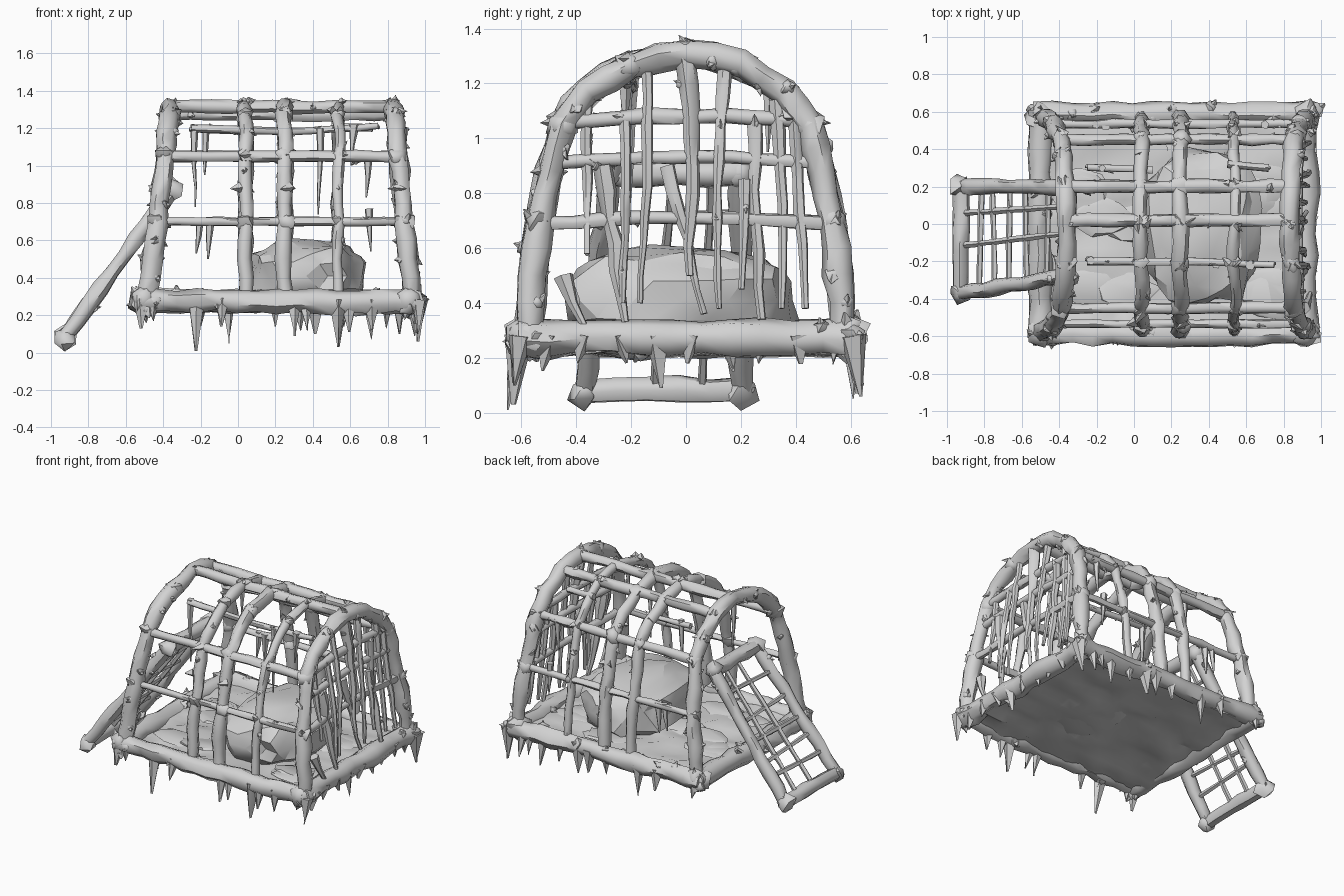
import bpy, bmesh, math, random
from mathutils import Vector, Matrix, noise

random.seed(7)
R = random.uniform
if "Cube" in bpy.data.objects:
    bpy.data.objects.remove(bpy.data.objects["Cube"])

mat = bpy.data.materials.new("pale grey")
mat.use_nodes = True
GREY = (0.65, 0.65, 0.65, 1)
mat.diffuse_color = GREY
mat.node_tree.nodes["Principled BSDF"].inputs["Base Color"].default_value = GREY


def finish(name, bm, angle=54):
    bmesh.ops.recalc_face_normals(bm, faces=bm.faces)
    me = bpy.data.meshes.new(name)
    bm.to_mesh(me)
    bm.free()
    me.materials.append(mat)
    ob = bpy.data.objects.new(name, me)
    bpy.context.collection.objects.link(ob)
    bpy.ops.object.select_all(action='DESELECT')
    ob.select_set(True)
    bpy.context.view_layer.objects.active = ob
    bpy.ops.object.shade_smooth_by_angle(angle=math.radians(angle))


def spike(bm, base, tip, r, sides=4):
    """Irregular pointed shard from base to tip."""
    base, tip = Vector(base), Vector(tip)
    d = tip - base
    rot = d.to_track_quat('Z', 'Y').to_matrix().to_4x4()
    cone = bmesh.ops.create_cone(bm, cap_ends=True, segments=sides, radius1=r, radius2=r * 0.06,
                                 depth=d.length, matrix=Matrix.Translation((base + tip) / 2) @ rot)
    for v in cone["verts"][:sides * 2]:
        v.co += Vector((R(-1, 1), R(-1, 1), 0)) * r * 0.15


def knot(bm, p, r):
    """Faceted lump covering a joint."""
    lump = bmesh.ops.create_icosphere(bm, subdivisions=1, radius=r, matrix=Matrix.Translation(p))
    for v in lump["verts"]:
        v.co += (v.co - Vector(p)) * R(-0.25, 0.3)


def stick(bm, pts, r, end=1.0, sides=7, wob=0.14, thorns=0.0, step=0.11):
    """Gnarled branch along pts; end scales the radius at the last point."""
    pts = [Vector(p) for p in pts]
    path = [pts[0]]
    for a, b in zip(pts, pts[1:]):
        n = max(1, round((b - a).length / step))
        path += [a.lerp(b, i / n) for i in range(1, n + 1)]
    rings, last = [], len(path) - 1
    ref = None
    for i, p in enumerate(path):
        t = (path[min(i + 1, last)] - path[max(i - 1, 0)]).normalized()
        if ref is None:
            ref = t.orthogonal()
        u = (ref - t * ref.dot(t)).normalized()
        ref, v = u, t.cross(u)
        rad = r * (1 + (end - 1) * i / last) * R(1 - wob, 1 + wob)
        c = p + (u * R(-1, 1) + v * R(-1, 1)) * r * wob
        ring = []
        for k in range(sides):
            a = math.tau * k / sides
            ring.append(bm.verts.new(c + (u * math.cos(a) + v * math.sin(a)) * rad * R(0.92, 1.08)))
        rings.append(ring)
        if R(0, 1) < thorns:
            a = R(0, math.tau)
            out = u * math.cos(a) + v * math.sin(a)
            knot(bm, c + out * rad * 0.55, rad * 0.6)
            spike(bm, c + out * rad * 0.6, c + out * rad * 1.35 + t * R(-0.04, 0.04), rad * 0.5)
    for a, b in zip(rings, rings[1:]):
        for k in range(sides):
            bm.faces.new((a[k], a[(k + 1) % sides], b[(k + 1) % sides], b[k]))
    bm.faces.new(rings[0])
    bm.faces.new(rings[-1])


# Half profile of the arched cage, and its sloping ends
HALF = [(0.575, 0.3), (0.56, 0.5), (0.535, 0.7), (0.495, 0.88), (0.45, 1.05),
        (0.36, 1.17), (0.2, 1.27), (0, 1.315)]
ARCH = [(-y, z) for y, z in HALF] + HALF[-2::-1]


def open_x(z):
    return -0.485 + 0.125 * (z - 0.3)


def barred_x(z):
    return 0.925 - 0.09 * (z - 0.3)


# Base frame
bm = bmesh.new()
for s in (-1, 1):
    stick(bm, [(-0.54, s * 0.59, 0.275), (0.95, s * 0.59, 0.275)], 0.064, thorns=0.5)
for x in (-0.5, 0.915):
    stick(bm, [(x, -0.61, 0.27), (x, 0.61, 0.27)], 0.068, thorns=0.4)
    for s in (-1, 1):
        knot(bm, (x, s * 0.585, 0.28), 0.08)
finish("base_frame", bm)

# End arches
for name, fx in (("open_end_arch", open_x), ("barred_end_arch", barred_x)):
    bm = bmesh.new()
    stick(bm, [(fx(z), y, z) for y, z in ARCH], 0.051, thorns=0.7, step=0.1)
    for y, z in ARCH[2:-2:2]:
        knot(bm, (fx(z), y, z), 0.056)
    finish(name, bm)

# Ribs between the end arches
bm = bmesh.new()
for x, r in ((0.04, 0.038), (0.25, 0.043), (0.535, 0.03)):
    stick(bm, [(x + R(-0.01, 0.01), y, z) for y, z in ARCH], r, thorns=0.4, step=0.1)
    for y, z in ARCH[2:-2:2]:
        knot(bm, (x, y, z), r * 1.25)
finish("ribs", bm)

# Long rails tying the arches together
bm = bmesh.new()
for y, z, r in ((-0.535, 0.7, 0.024), (0.535, 0.7, 0.024), (-0.45, 1.05, 0.031), (0.45, 1.05, 0.031),
                (0.2, 1.275, 0.036), (0.02, 1.315, 0.036)):
    stick(bm, [(open_x(z), y, z), (barred_x(z), y, z)], r, thorns=0.2)
stick(bm, [(-0.25, -0.2, 1.2), (0.3, -0.2, 1.18), (0.75, -0.22, 1.21)], 0.02, thorns=0.6)
stick(bm, [(-0.25, 0.3, 1.2), (0.1, 0.29, 1.18)], 0.02, thorns=0.5)
stick(bm, [(0.5, 0.32, 1.21), (0.72, 0.3, 1.2)], 0.02, thorns=0.5)
finish("long_rails", bm)

# Splinters along the roof
bm = bmesh.new()
for i in range(50):
    y, z = random.choice(HALF[3:])
    y *= random.choice((-1, 1))
    x = random.choice((open_x(z), 0.04, 0.25, 0.535, barred_x(z)))
    n = Vector((0, y * 1.3, max(0.1, z - 0.8))).normalized()
    p = Vector((x + R(-0.03, 0.03), y, z)) + n * 0.025
    spike(bm, p, p + n * R(0.01, 0.02) + Vector((R(-0.06, 0.06), R(-0.05, 0.05), -0.01)), R(0.02, 0.03))
finish("roof_splinters", bm, 20)

# Bars and cross rails of the closed end: y at top, y at bottom, top, bottom, radius
bm = bmesh.new()
BARS = [(-0.36, -0.36, 1.12, 0.58, 0.024), (-0.31, -0.23, 0.9, 0.33, 0.036), (-0.22, -0.23, 1.08, 0.4, 0.026),
        (-0.14, -0.17, 1.25, 0.4, 0.025), (0, 0.01, 1.3, 0.5, 0.037), (0.14, 0.12, 1.26, 0.38, 0.025),
        (0.25, 0.27, 1.05, 0.34, 0.031), (0.22, 0.2, 0.85, 0.45, 0.026), (0.33, 0.35, 1.14, 0.38, 0.026),
        (0.4, 0.44, 1.08, 0.38, 0.027), (-0.07, 0.06, 0.9, 0.36, 0.026), (-0.44, -0.36, 0.5, 0.3, 0.03)]
for ya, yb, top, low, r in BARS:
    mid = (top + low) / 2
    stick(bm, [(barred_x(top), ya, top), (barred_x(mid) + R(-0.01, 0.03), (ya + yb) / 2 + R(-0.02, 0.02), mid),
               (barred_x(low) + R(0, 0.02), yb, low)], r, 0.45, sides=6, wob=0.2, thorns=0.3)
for z, w, r in ((1.06, 0.43, 0.029), (0.91, 0.48, 0.024), (0.69, 0.53, 0.027)):
    stick(bm, [(barred_x(z), -w, z), (barred_x(z) - 0.01, -w / 3, z + 0.02),
               (barred_x(z) - 0.01, w / 3, z + 0.02), (barred_x(z), w, z)], r, thorns=0.3)
finish("end_bars", bm)

# Loose twigs hanging from the rails
bm = bmesh.new()
for x, y, top, low in ((-0.23, -0.2, 1.2, 0.78), (-0.2, 0.53, 0.7, 0.53), (-0.15, 0.53, 0.7, 0.5),
                       (-0.17, 0.3, 1.2, 0.95), (0.44, -0.22, 1.18, 0.74), (0.7, 0.53, 0.75, 0.54),
                       (0.7, 0.45, 1.04, 0.83), (0.62, -0.22, 1.2, 1.0)):
    stick(bm, [(x, y, top + 0.02), (x + R(-0.02, 0.02), y, low)], 0.025, 0.15, sides=5, wob=0.2)
finish("hanging_twigs", bm)

# Icicle-like shards under the base frame: x and tip height for each side
bm = bmesh.new()
FRONT = ((-0.51, 0.13), (-0.46, 0.17), (-0.23, 0.01), (-0.08, 0.14), (0.3, 0.09), (0.36, 0.12),
         (0.54, 0.03), (0.6, 0.11), (0.72, 0.12), (0.97, 0.1))
BACK = ((-0.5, 0.16), (-0.2, 0.14), (-0.05, 0.05), (0.2, 0.14), (0.33, 0.12), (0.42, 0.1), (0.56, 0.14),
        (0.7, 0.07), (0.8, 0.13), (0.86, 0.1), (0.97, 0.06))
for s, row in ((-1, FRONT), (1, BACK)):
    for x, low in row:
        spike(bm, (x, s * 0.605, 0.28), (x + R(-0.01, 0.01), s * R(0.61, 0.65), low), R(0.04, 0.05), 5)
for i in range(9):
    y = -0.5 + i * 0.13
    spike(bm, (0.94, y, 0.28), (0.945, y + R(-0.03, 0.03), 0.09 if i == 3 else R(0.15, 0.19)), 0.045)
finish("hanging_shards", bm, 40)

# Rough floor with overlapping flaky layers
bm = bmesh.new()
bmesh.ops.create_grid(bm, x_segments=22, y_segments=18, size=0.5)
for v in bm.verts:
    v.co = Vector((0.21 + v.co.x * 1.42, v.co.y * 1.18, 0.285))
    v.co.z += 0.03 * noise.noise(Vector((v.co.x * 3, v.co.y * 8, 0))) + R(-0.008, 0.008)
low = bmesh.ops.extrude_face_region(bm, geom=bm.faces[:])
for v in low["geom"]:
    if isinstance(v, bmesh.types.BMVert):
        v.co.z -= 0.05 + R(0, 0.012)
for i in range(16):
    p = Vector((R(-0.3, 0.75), R(-0.42, 0.42), R(0.29, 0.305)))
    flake = bmesh.ops.create_cone(bm, cap_ends=True, segments=9, radius1=0.15, radius2=0.12, depth=0.012)
    turn = Matrix.Rotation(R(-0.06, 0.06), 3, 'X') @ Matrix.Rotation(R(-0.06, 0.06), 3, 'Y')
    for v in flake["verts"]:
        v.co = p + turn @ Vector((v.co.x * R(0.9, 1.4), v.co.y * R(0.5, 0.8), v.co.z))
finish("floor", bm, 30)

# Boulder lying inside: a blunt, uneven lump stretched front to back
bm = bmesh.new()
bmesh.ops.create_icosphere(bm, subdivisions=3, radius=1)
for v in bm.verts:
    f = 1 + 0.16 * noise.noise(v.co * 2.2) + R(-0.025, 0.025)
    blunt = Vector([math.copysign(abs(c) ** 0.75, c) for c in v.co])
    v.co = Vector((0.365, -0.02, 0.41)) + Vector((blunt.x * 0.31, blunt.y * 0.41, blunt.z * 0.19)) * f
finish("boulder", bm, 25)

# Open door leaning on the open end; u runs across, t from foot to head
FOOT, HEAD = (-0.925, 0.08), (-0.355, 0.87)


def door(u, t):
    y0 = -0.37 + 0.09 * t
    return (FOOT[0] + (HEAD[0] - FOOT[0]) * t, y0 + (0.2 - y0) * u, FOOT[1] + (HEAD[1] - FOOT[1]) * t)


bm = bmesh.new()
for u in (0, 1):
    stick(bm, [door(u, 0), door(u, 1)], 0.041, thorns=0.25)
for t in (0, 1):
    stick(bm, [door(0, t), door(1, t)], 0.046)
    for u in (0, 1):
        knot(bm, door(u, t), 0.062)
finish("door_frame", bm)

bm = bmesh.new()
for t in (0.17, 0.32, 0.45, 0.62, 0.8):
    stick(bm, [door(0, t), door(1, t + R(-0.03, 0.03))], 0.016, sides=5, thorns=0.2)
for u in (0.45, 0.75):
    stick(bm, [door(u, 0.02), door(u + R(-0.05, 0.05), 0.98)], 0.016, sides=5, thorns=0.2)
finish("door_bars", bm)
